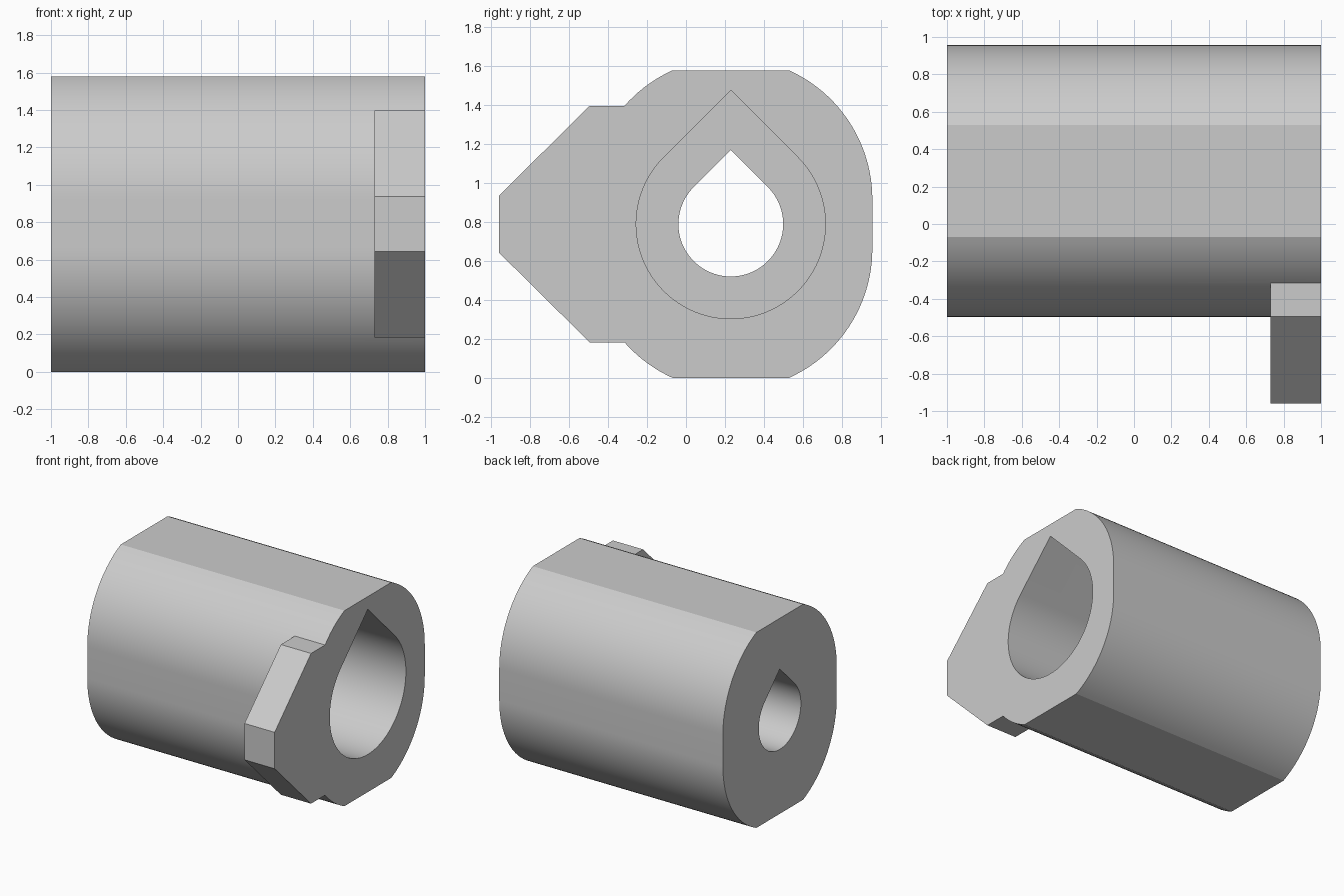
import bpy
import bmesh
from math import sin, cos, pi, asin, sqrt

if "Cube" in bpy.data.objects:
    bpy.data.objects.remove(bpy.data.objects["Cube"])

CY, CZ = 0.23, 0.79          # bore axis
HALF_H = 0.79                # half height between the flats
R, SHIFT = 0.727, 0.127      # rounded side radius and centre offset
LUG_X = 0.73
STEP_X = -0.3                # where the wide bore ends

grey = bpy.data.materials.new("plain grey")
grey.use_nodes = True
colour = (0.6, 0.6, 0.6, 1)
grey.diffuse_color = colour
grey.node_tree.nodes["Principled BSDF"].inputs["Base Color"].default_value = colour


def arc(r, start, end, n, dz=0.0):
    steps = [start + (end - start) * i / n for i in range(n + 1)]
    return [(CY + r * cos(a), CZ + dz + r * sin(a)) for a in steps]


def prism(name, outline, x0, x1):
    """Extrude a y-z outline along x."""
    bm = bmesh.new()
    face = bm.faces.new([bm.verts.new((x0, y, z)) for y, z in outline])
    ext = bmesh.ops.extrude_face_region(bm, geom=[face])
    verts = [v for v in ext["geom"] if isinstance(v, bmesh.types.BMVert)]
    bmesh.ops.translate(bm, verts=verts, vec=(x1 - x0, 0, 0))
    bmesh.ops.recalc_face_normals(bm, faces=bm.faces)
    mesh = bpy.data.meshes.new(name)
    bm.to_mesh(mesh)
    bm.free()
    mesh.materials.append(grey)
    obj = bpy.data.objects.new(name, mesh)
    bpy.context.collection.objects.link(obj)
    return obj


def teardrop(r):
    """Circle with a right-angled peak at the top."""
    return arc(r, 0.75 * pi, 2.25 * pi, 72) + [(CY, CZ + r * sqrt(2))]


# Body: tall rounded section cut flat at top and bottom
top = asin((HALF_H - SHIFT) / R)
section = (arc(R, 0, top, 24, SHIFT) + arc(R, pi - top, pi, 24, SHIFT)
           + arc(R, pi, pi + top, 24, -SHIFT) + arc(R, -top, 0, 24, -SHIFT))
body = prism("sleeve_body", section, -1, 1)

# Tapered lug on the front, symmetric about the axis height
upper = [(0.0, 1.3), (-0.25, 1.397), (-0.495, 1.397), (-0.96, 0.937)]
lower = [(y, 2 * CZ - z) for y, z in reversed(upper)]
lug = prism("lug", upper + lower, LUG_X, 1)

# Stepped teardrop bore
wide = prism("wide_bore", teardrop(0.486), STEP_X, 1.2)
narrow = prism("narrow_bore", teardrop(0.269), -1.2, 1.1)

helpers = [(lug, "UNION"), (wide, "DIFFERENCE"), (narrow, "DIFFERENCE")]
for tool, operation in helpers:
    tool.hide_render = True
    mod = body.modifiers.new(tool.name, "BOOLEAN")
    mod.operation = operation
    mod.solver = "EXACT"
    mod.object = tool

# Bake the result and remove the helpers
graph = bpy.context.evaluated_depsgraph_get()
baked = bpy.data.meshes.new_from_object(body.evaluated_get(graph))
body.modifiers.clear()
body.data = baked
for tool, _ in helpers:
    bpy.data.objects.remove(tool)

bpy.ops.object.select_all(action="DESELECT")
body.select_set(True)
bpy.context.view_layer.objects.active = body
bpy.ops.object.shade_smooth_by_angle(angle=pi / 9)
